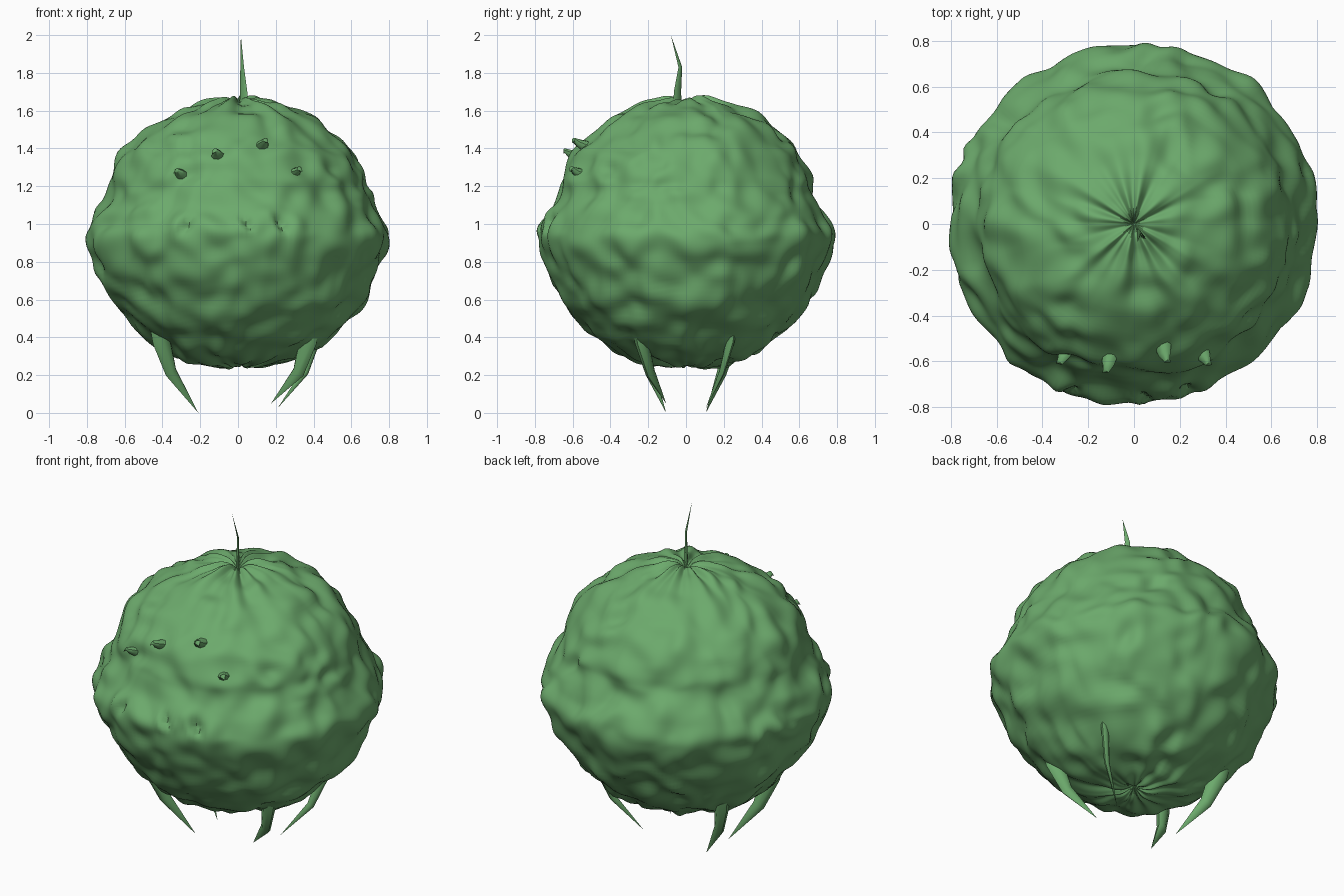
import bpy, math
from mathutils import Vector, noise

if "Cube" in bpy.data.objects:
    bpy.data.objects.remove(bpy.data.objects["Cube"])

green = bpy.data.materials.new("leaf green")
green.diffuse_color = (0.15, 0.40, 0.15, 1)
green.use_nodes = True
green.node_tree.nodes["Principled BSDF"].inputs["Base Color"].default_value = green.diffuse_color

# Body profile (radius, height) from bottom pole to top pole
PROFILE = [(0, .275), (.09, .245), (.22, .265), (.37, .315), (.505, .41), (.63, .55),
           (.715, .70), (.77, .83), (.797, .94), (.76, 1.03), (.71, 1.11), (.68, 1.18),
           (.66, 1.26), (.61, 1.37), (.51, 1.475), (.385, 1.57), (.27, 1.62),
           (.15, 1.655), (.06, 1.66), (0, 1.62)]
# Slits in the front face (x, z, lean)
DIMPLES = [(-.27, .99, -.5), (.05, 1.0, .5), (.23, 1.0, .5)]


def make_object(name, verts, faces, angle=60):
    mesh = bpy.data.meshes.new(name)
    mesh.from_pydata(verts, [], faces)
    mesh.materials.append(green)
    obj = bpy.data.objects.new(name, mesh)
    bpy.context.collection.objects.link(obj)
    bpy.context.view_layer.objects.active = obj
    bpy.ops.object.select_all(action='DESELECT')
    obj.select_set(True)
    bpy.ops.object.shade_smooth_by_angle(angle=math.radians(angle))
    return obj


def profile_at(t):
    """Smooth curve through the profile points, t from 0 to 1."""
    n = len(PROFILE) - 1
    i = min(int(t * n), n - 1)
    f = t * n - i
    a, b, c, d = (Vector(PROFILE[min(max(k, 0), n)]) for k in (i - 1, i, i + 1, i + 2))
    return 0.5 * (2 * b + (c - a) * f + (2 * a - 5 * b + 4 * c - d) * f * f
                  + (3 * b - a - 3 * c + d) * f ** 3)


def wrinkled(t, theta):
    """Point on the body, pushed along its normal by lumps, pleats and slits."""
    p = profile_at(t)
    tangent = profile_at(min(t + .03, 1)) - profile_at(max(t - .03, 0))
    tangent.normalize()
    c, s = math.cos(theta), math.sin(theta)
    pos = Vector((p.x * c, p.x * s, p.y))
    normal = Vector((tangent.y * c, tangent.y * s, -tangent.x))
    warp = noise.noise_vector(pos * 3) * .08
    lumps = .034 * noise.noise((pos + warp) * 7.5) + .010 * noise.noise(pos * 3 + Vector((7, 3, 1)))
    side = 5 if p.y > 1 else 11
    pleat = noise.noise(Vector((c * 3.6, s * 3.6, side))) * .045
    near_pole = min(p.x / .12, 1) * max(0, 1 - p.x / .6)
    push = lumps * min(p.x / .3, 1) + pleat * near_pole
    if s < 0:
        for x, z, lean in DIMPLES:
            dx, dz = pos.x - x + (pos.z - z) * lean, pos.z - z
            push -= .035 * math.exp(-(dx / .02) ** 2 - (dz / .04) ** 2)
            push += .015 * math.exp(-((dx + .045) / .03) ** 2 - (dz / .05) ** 2)
    pos += normal * push
    return (pos.x * 1.01, pos.y * .985, pos.z)


# Round wrinkled body
SEG, RINGS = 220, 120
verts = [wrinkled(0, 0)]
for j in range(1, RINGS):
    verts += [wrinkled(j / RINGS, 2 * math.pi * k / SEG) for k in range(SEG)]
verts.append(wrinkled(1, 0))
top = len(verts) - 1
faces = []
for k in range(SEG):
    n = (k + 1) % SEG
    faces.append((0, 1 + n, 1 + k))
    for j in range(RINGS - 2):
        a, b = 1 + j * SEG, 1 + (j + 1) * SEG
        faces.append((a + k, a + n, b + n, b + k))
    faces.append((top - SEG + k, top - SEG + n, top))
make_object("body", verts, faces)


def spike(name, path, wide, sides=6):
    """Tapered blade: path holds (point, half width, half depth), last one is the tip."""
    wide = Vector(wide).normalized()
    verts, faces = [], []
    for i, (point, w, d) in enumerate(path[:-1]):
        along = (Vector(path[i + 1][0]) - Vector(path[max(i - 1, 0)][0])).normalized()
        u = (wide - along * wide.dot(along)).normalized()
        v = along.cross(u)
        for k in range(sides):
            a = 2 * math.pi * k / sides
            verts.append(Vector(point) + u * w * math.cos(a) + v * d * math.sin(a))
    verts.append(Vector(path[-1][0]))
    rings = len(path) - 1
    for k in range(sides):
        n = (k + 1) % sides
        for i in range(rings - 1):
            a, b = i * sides, (i + 1) * sides
            faces.append((a + k, a + n, b + n, b + k))
        faces.append(((rings - 1) * sides + k, (rings - 1) * sides + n, rings * sides))
    faces.append(tuple(reversed(range(sides))))
    return make_object(name, verts, faces, 50)


# Thin stem blade on the top
spike("stem", [((.03, -.045, 1.60), .033, .008), ((.03, -.045, 1.70), .027, .007),
               ((.022, -.03, 1.83), .014, .005), ((.015, -.08, 2.0), 0, 0)], (1, -1, 0))

# Four bent pointed legs, the right pair set slightly further in
for sx, sy, lift in ((-1, -1, 0), (-1, 1, 0), (1, -1, .05), (1, 1, .025)):
    slim = .6 if sx > 0 and sy > 0 else 1
    shift = -.035 if sx > 0 and sy < 0 else 0
    name = ("front" if sy < 0 else "back") + ("_left" if sx < 0 else "_right") + "_leg"
    spike(name, [((sx * .42 + shift, sy * .25, .48), .055 * slim, .035 * slim),
                 ((sx * .405 + shift, sy * .235, .38), .052 * slim, .033 * slim),
                 ((sx * .355 + shift, sy * .19, .215), .034 * slim, .024 * slim),
                 ((sx * .21 + shift, sy * .105, lift), 0, 0)], (1, sx * sy * .5, 0), 8)

# Small hooked thorns on the upper front
for i, (x, y, z) in enumerate(((-.30, -.56, 1.26), (-.11, -.595, 1.365),
                               (.13, -.55, 1.42), (.30, -.565, 1.27))):
    out = Vector((x * .8, y, .25)).normalized()
    base = Vector((x, y, z))
    side = -1 if x < 0 else 1
    spike(f"thorn_{i + 1}", [(base - out * .03, .04, .032), (base + out * .02, .028, .022),
                             (base + out * .05 + Vector((side * .006, 0, .004)), .016, .012),
                             (base + out * .06 + Vector((side * .02, 0, -.015)), 0, 0)],
          (1, 0, 0.3), 8)
